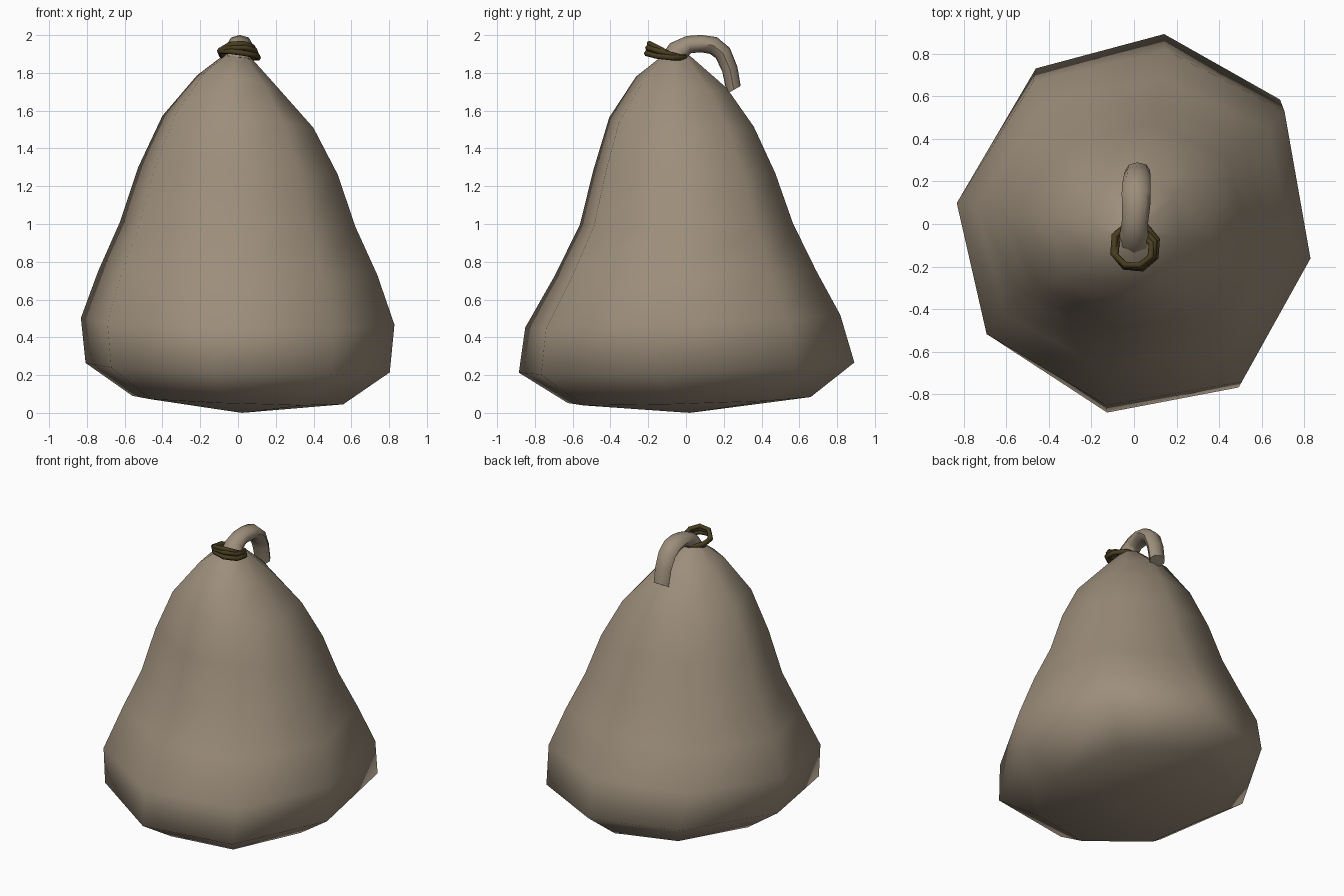
import bpy, bmesh, math
from mathutils import Vector, Matrix

if "Cube" in bpy.data.objects:
    bpy.data.objects.remove(bpy.data.objects["Cube"])


def material(name, rgb):
    m = bpy.data.materials.new(name)
    m.diffuse_color = (*rgb, 1)
    m.use_nodes = True
    m.node_tree.nodes["Principled BSDF"].inputs["Base Color"].default_value = m.diffuse_color
    return m


cloth = material("sack cloth", (0.335, 0.27, 0.198))
twine = material("dark twine", (0.065, 0.046, 0.015))


def loft(name, rings, mat, start=None, end=None, closed=False, angle=89):
    """Skin a list of point rings, with optional tip points at both ends."""
    bm = bmesh.new()
    vr = [[bm.verts.new(p) for p in r] for r in rings]
    n = len(vr[0])
    pairs = list(zip(vr, vr[1:])) + ([(vr[-1], vr[0])] if closed else [])
    for a, b in pairs:
        for i in range(n):
            j = (i + 1) % n
            bm.faces.new((a[i], a[j], b[j], b[i]))
    for tip, ring in ((start, vr[0]), (end, vr[-1])):
        if tip is not None:
            c = bm.verts.new(tip)
            for i in range(n):
                bm.faces.new((ring[i], ring[(i + 1) % n], c))
    bmesh.ops.recalc_face_normals(bm, faces=bm.faces)
    me = bpy.data.meshes.new(name)
    bm.to_mesh(me)
    bm.free()
    me.materials.append(mat)
    ob = bpy.data.objects.new(name, me)
    bpy.context.collection.objects.link(ob)
    bpy.context.view_layer.objects.active = ob
    ob.select_set(True)
    bpy.ops.object.shade_smooth_by_angle(angle=math.radians(angle))
    ob.select_set(False)
    return ob


# Sack body: eight lumpy sides; z, x radius, y radius, y centre, x tilt, y tilt
PROFILE = [
    (0.068, 0.565, 0.655, 0.015, -0.035, 0.030),
    (0.24, 0.815, 0.905, 0.00, -0.025, 0.034),
    (0.485, 0.840, 0.850, -0.02, -0.015, 0.042),
    (0.74, 0.748, 0.705, -0.005, -0.010, 0.020),
    (1.00, 0.630, 0.575, 0.00, -0.020, 0.010),
    (1.28, 0.535, 0.490, -0.01, -0.035, -0.015),
    (1.54, 0.405, 0.390, -0.025, -0.085, -0.050),
    (1.75, 0.220, 0.245, -0.025, -0.180, -0.100),
    (1.89, 0.070, 0.075, -0.045, -0.150, -0.060),
]
# Angle and radius factor of each side's corner
LUMPS = [(-9.6, 1), (37.5, 1.06), (80, 1), (125, 0.985),
         (172, 1), (215.4, 1.01), (261, 0.99), (305.4, 1.04)]
body = []
for z, rx, ry, cy, tx, ty in PROFILE:
    ring = []
    for deg, k in LUMPS:
        a = math.radians(deg)
        x, y = rx * k * math.cos(a), ry * k * math.sin(a)
        ring.append((x, y + cy, z + x * tx + y * ty))
    body.append(ring)
loft("sack_body", body, cloth, start=(0.02, 0.02, 0), end=(0, -0.045, 1.905))

# Gathered cloth end, flopping over the back: x, y, z, half width, half thickness
PATH = [
    (0.0, -0.06, 1.86, 0.08, 0.08),
    (0.0, -0.04, 1.92, 0.065, 0.058),
    (0.005, 0.015, 1.95, 0.062, 0.047),
    (0.01, 0.08, 1.955, 0.066, 0.046),
    (0.01, 0.145, 1.945, 0.068, 0.048),
    (0.012, 0.195, 1.905, 0.066, 0.046),
    (0.015, 0.232, 1.82, 0.062, 0.042),
    (0.017, 0.253, 1.71, 0.058, 0.042),
]
pts = [Vector(p[:3]) for p in PATH]
tube = []
for i, p in enumerate(PATH):
    t = (pts[min(i + 1, len(pts) - 1)] - pts[max(i - 1, 0)]).normalized()
    if i == len(PATH) - 1:
        t = Vector((0, 0.5, -0.87))
    side = Vector((1, 0, 0))
    up = side.cross(t).normalized()
    tube.append([pts[i] + side * p[3] * math.cos(a) + up * p[4] * math.sin(a)
                 for a in (math.tau * k / 8 for k in range(8))])
loft("sack_neck", tube, cloth, start=pts[0], end=pts[-1], angle=60)


# Twine loops: centre, radius, x and y tilts
def twine_loop(name, centre, radius, tilt_x, tilt_y):
    m = (Matrix.Translation(centre) @ Matrix.Rotation(tilt_x, 4, 'X')
         @ Matrix.Rotation(tilt_y, 4, 'Y'))
    rings = []
    for i in range(8):
        a = math.tau * (i + 0.4) / 8
        rings.append([m @ Vector(((radius + 0.016 * math.cos(b)) * math.cos(a),
                                  (radius + 0.016 * math.cos(b)) * math.sin(a),
                                  0.016 * math.sin(b)))
                      for b in (math.tau * k / 6 for k in range(6))])
    loft(name, rings, twine, closed=True)


twine_loop("twine_lower", (0.005, -0.105, 1.898), 0.108, -0.10, 0.14)
twine_loop("twine_middle", (0.0, -0.11, 1.908), 0.100, -0.28, 0.02)
twine_loop("twine_upper", (-0.002, -0.12, 1.912), 0.090, -0.50, -0.05)
